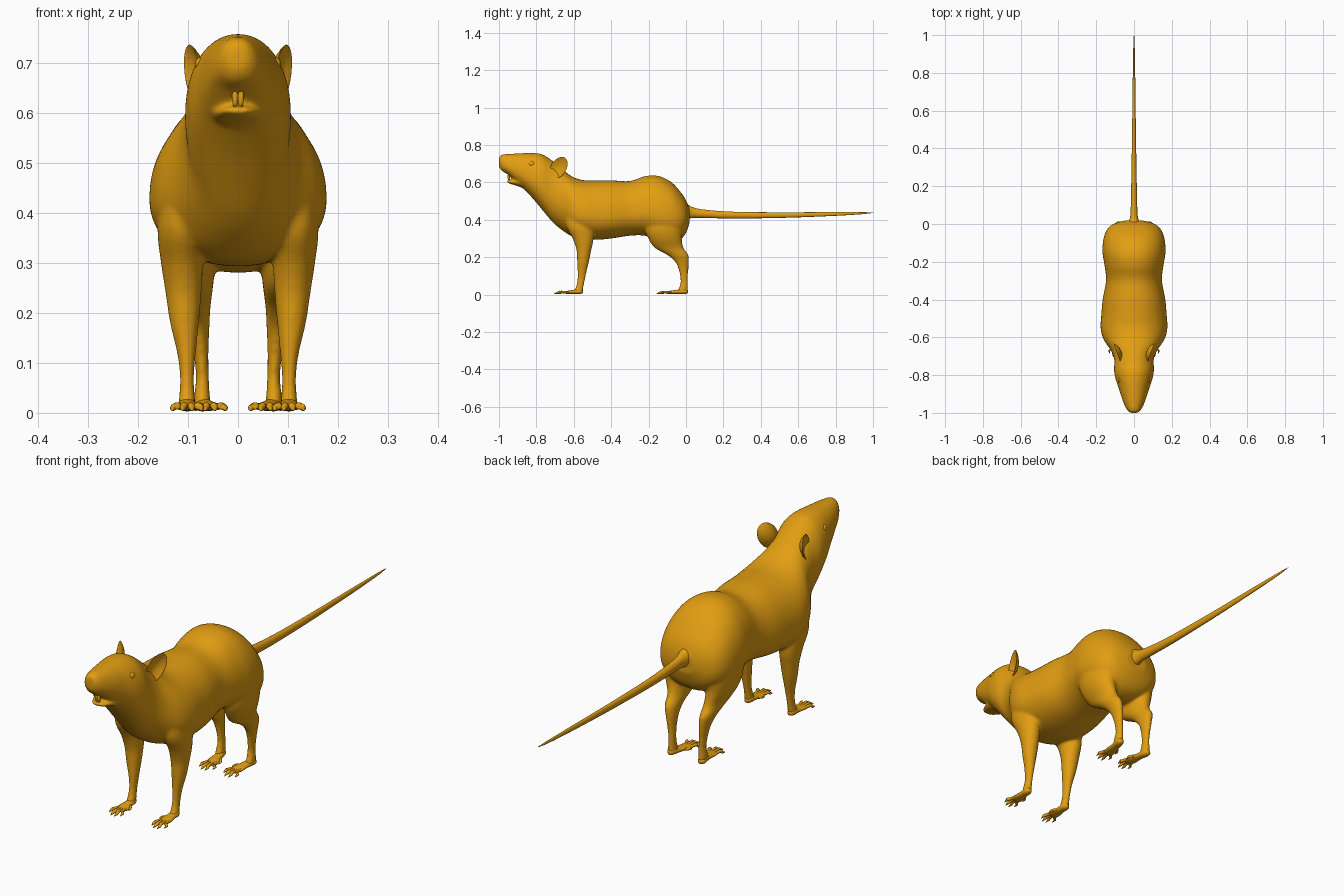
import bpy, bmesh, math
from mathutils import Matrix, Vector

coat = bpy.data.materials.new("golden_coat")
coat.diffuse_color = (0.76, 0.34, 0.006, 1)


def smooth_rows(rows, steps):
    """Catmull-Rom interpolation of the section rows."""
    out = []
    for i in range(len(rows) - 1):
        p = [rows[max(i - 1, 0)], rows[i], rows[i + 1], rows[min(i + 2, len(rows) - 1)]]
        for k in range(steps):
            t = k / steps
            out.append([0.5 * (2 * b + (c - a) * t + (2 * a - 5 * b + 4 * c - d) * t * t
                               + (3 * b - a - 3 * c + d) * t ** 3)
                        for a, b, c, d in zip(*p)])
    return out + [list(rows[-1])]


def tube(bm, rows, axis, sides=32, steps=4, power=1.0):
    """Loft of ovals; row = (position, a, b, radius a, radius b up, radius b down)."""
    rings = []
    for t, a, b, ra, up, down in smooth_rows([r if len(r) == 6 else r + (r[4],) for r in rows], steps):
        ring = []
        for i in range(sides):
            w = 2 * math.pi * i / sides
            c, s = math.cos(w), math.sin(w)
            u = a + ra * math.copysign(abs(c) ** power, c)
            v = b + (up if s > 0 else down) * math.copysign(abs(s) ** power, s)
            ring.append(bm.verts.new((u, t, v) if axis == 'y' else (u, v, t)))
        rings.append(ring)
    for r, q in zip(rings, rings[1:]):
        for i in range(sides):
            j = (i + 1) % sides
            bm.faces.new((r[i], r[j], q[j], q[i]))
    bm.faces.new(rings[0])
    bm.faces.new(rings[-1])


def ball(bm, centre, radii):
    m = Matrix.Translation(centre) @ Matrix.Diagonal((*radii, 1))
    return bmesh.ops.create_uvsphere(bm, u_segments=24, v_segments=14, radius=1, matrix=m)["verts"]


def finish(bm, name, mirror=False):
    bmesh.ops.recalc_face_normals(bm, faces=bm.faces)
    for f in bm.faces:
        f.smooth = True
    me = bpy.data.meshes.new(name)
    bm.to_mesh(me)
    bm.free()
    me.materials.append(coat)
    ob = bpy.data.objects.new(name, me)
    bpy.context.collection.objects.link(ob)
    if mirror:
        ob.modifiers.new("mirror", 'MIRROR')
    return ob


# Trunk, neck and head: (y, top, bottom, half width, height of widest point)
trunk = [
    (-1.0, .735, .685, .018, .71), (-.985, .748, .662, .036, .70), (-.95, .752, .64, .054, .68),
    (-.91, .754, .60, .068, .665), (-.87, .756, .567, .081, .645), (-.82, .757, .515, .098, .62),
    (-.77, .75, .455, .106, .595), (-.72, .72, .395, .104, .55), (-.67, .678, .35, .122, .49),
    (-.61, .632, .312, .162, .45), (-.55, .612, .298, .177, .43), (-.48, .61, .293, .173, .42),
    (-.4, .611, .30, .166, .42), (-.3, .607, .315, .148, .43), (-.22, .633, .315, .156, .44),
    (-.15, .635, .29, .167, .43), (-.08, .603, .28, .162, .42), (-.03, .55, .295, .143, .41),
    (0, .505, .33, .11, .41), (.018, .46, .38, .05, .415)]
body = bmesh.new()
tube(body, [(y, 0, zw, hw, top - zw, zw - bot) for y, top, bot, hw, zw in trunk], 'y', 48, 4, .94)
# Lower jaw
tube(body, [(-.957, 0, .605, .02, .006), (-.94, 0, .603, .034, .011), (-.9, 0, .6, .05, .02),
            (-.85, 0, .6, .06, .04)], 'y')

# Legs: (z, x, y, radius x, radius y)
front_leg = [
    (.47, .115, -.585, .035, .06), (.37, .115, -.57, .046, .072), (.30, .112, -.55, .042, .056),
    (.24, .109, -.546, .036, .04), (.18, .107, -.55, .029, .032), (.12, .103, -.556, .019, .024),
    (.07, .102, -.562, .014, .02), (.035, .102, -.57, .016, .021), (.008, .102, -.58, .018, .026)]
hind_leg = [
    (.46, .095, -.12, .055, .09), (.36, .099, -.12, .057, .10), (.30, .095, -.112, .05, .09),
    (.25, .086, -.09, .036, .077), (.21, .083, -.042, .028, .055), (.17, .078, -.02, .021, .035),
    (.12, .074, -.012, .015, .024), (.07, .071, -.01, .013, .02), (.035, .072, -.014, .016, .024),
    (.008, .07, -.02, .017, .03)]
for leg in (front_leg, hind_leg):
    for s in (1, -1):
        tube(body, [(z, s * x, y, rx, ry) for z, x, y, rx, ry in leg], 'z')

# Blend the trunk, head and legs into one skin
ob = finish(body, "body")
remesh = ob.modifiers.new("blend", 'REMESH')
remesh.mode = 'VOXEL'
remesh.voxel_size = .006
remesh.use_smooth_shade = True
soft = ob.modifiers.new("soften", 'SMOOTH')
soft.factor = .5
soft.iterations = 8


# Feet: flat sole with spread, clawed toes
def foot(name, heel, ball_pos, tips, thumb):
    bm = bmesh.new()
    (hx, hy), (bx, by) = heel, ball_pos
    tube(bm, [(hy, hx, .016, .008, .008), (hy - .015, hx, .017, .017, .014),
              ((hy + by) / 2, (hx + bx) / 2, .015, .019, .011),
              (by + .01, bx, .012, .026, .008), (by - .008, bx, .011, .02, .005)], 'y', 16)
    for tx, ty in tips:
        sx = bx + (tx - bx) * .5
        tube(bm, [(by + .015, sx, .012, .006, .006), ((by + ty) / 2, (sx + tx) / 2, .014, .007, .007),
                  (ty + .018, tx, .010, .006, .006), (ty, tx, .005, .001, .001)], 'y', 10, 3)
    tx, ty = thumb
    tube(bm, [(ty + .03, (tx + bx) / 2, .014, .007, .006), (ty + .012, tx, .013, .006, .005),
              (ty, tx, .007, .001, .001)], 'y', 10, 3)
    finish(bm, name, True)


foot("front_feet", (.102, -.552), (.1, -.645),
     [(.074, -.69), (.092, -.705), (.11, -.703), (.13, -.685)], (.073, -.635))
foot("hind_feet", (.072, .01), (.057, -.1),
     [(.026, -.135), (.046, -.158), (.065, -.158), (.085, -.142)], (.032, -.085))

# Tail
bm = bmesh.new()
tube(bm, [(-.04, 0, .44, .045, .05), (.0, 0, .443, .033, .042), (.04, 0, .438, .02, .028),
          (.1, 0, .432, .017, .022), (.25, 0, .425, .014, .018), (.5, 0, .425, .01, .015),
          (.75, 0, .43, .007, .011), (.93, 0, .435, .004, .006), (1.0, 0, .438, .001, .001)], 'y', 20)
finish(bm, "tail")

# Ears: cupped ovals leaning back and flaring outward
bm = bmesh.new()
place = Matrix.Translation((.09, -.682, .677)) @ Matrix.Rotation(-.35, 4, 'Z') @ Matrix.Rotation(-.63, 4, 'X')
for v in ball(bm, (0, 0, 0), (.005, 1, 1)):
    x, y, z = v.co
    v.co = place @ Vector((x - .02 * (1 - y * y - z * z), y * .043, z * .066))
finish(bm, "ears", True)

# Eyes and brow lids
bm = bmesh.new()
ball(bm, (.074, -.825, .697), (.012, .016, .014))
finish(bm, "eyes", True)

# Nose pad
bm = bmesh.new()
ball(bm, (0, -.985, .727), (.018, .014, .014))
finish(bm, "nose")

# Front teeth
bm = bmesh.new()
ball(bm, (.006, -.948, .63), (.006, .006, .018))
ball(bm, (.005, -.945, .612), (.005, .005, .012))
finish(bm, "teeth", True)
